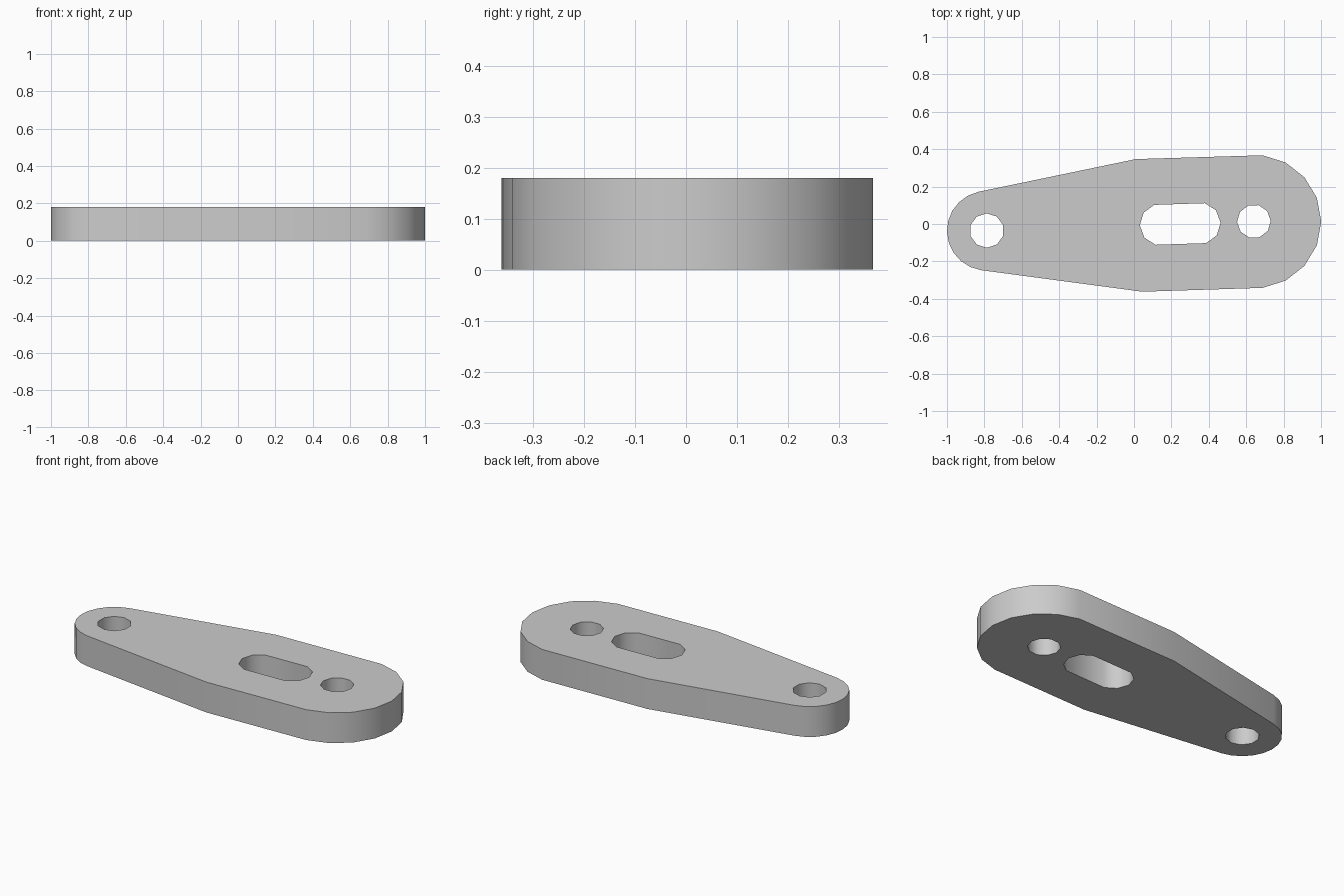
import bpy
import bmesh
from math import cos, sin, pi, radians

cube = bpy.data.objects.get("Cube")
if cube:
    bpy.data.objects.remove(cube, do_unlink=True)

THICKNESS = 0.18
TILT = 1.9  # plate axis angle in degrees


def arc(center, radius, start, end, segments):
    """Points along an arc; angles are in degrees."""
    points = []
    for i in range(segments + 1):
        a = radians(start + (end - start) * i / segments)
        points.append((center[0] + radius * cos(a), center[1] + radius * sin(a)))
    return points


def ring(center, radius, phase, sides=10):
    return arc(center, radius, phase, phase + 360, sides)[:-1]


# Outline: large rounded end, two shoulder corners, small rounded end
outline = arc((0.644, 0.013), 0.357, -83, 83, 8)
outline.append((0.01, 0.347))
outline += arc((-0.787, -0.036), 0.213, 102, 262, 10)
outline.append((0.045, -0.362))

# Round holes and the elongated slot
small_end_hole = ring((-0.787, -0.035), 0.092, 18)
large_end_hole = ring((0.641, 0.014), 0.09, TILT)
slot = []
for side in (1, -1):
    turn = radians(TILT)
    middle = (0.247 + side * 0.105 * cos(turn), side * 0.105 * sin(turn))
    base = TILT + (0 if side == 1 else 180)
    slot += arc(middle, 0.111, base - 74, base + 74, 4)

# Fill the flat profile around the holes and extrude it
bm = bmesh.new()
edges = []
for loop in (outline, small_end_hole, large_end_hole, slot):
    verts = [bm.verts.new((x, y, 0)) for x, y in loop]
    edges += [bm.edges.new((v, verts[i - 1])) for i, v in enumerate(verts)]
bmesh.ops.triangle_fill(bm, edges=edges, use_beauty=True, use_dissolve=False)
extruded = bmesh.ops.extrude_face_region(bm, geom=bm.faces[:], use_keep_orig=True)
top = [g for g in extruded["geom"] if isinstance(g, bmesh.types.BMVert)]
bmesh.ops.translate(bm, verts=top, vec=(0, 0, THICKNESS))
bmesh.ops.recalc_face_normals(bm, faces=bm.faces[:])

mesh = bpy.data.meshes.new("link_plate")
bm.to_mesh(mesh)
bm.free()
plate = bpy.data.objects.new("link_plate", mesh)
bpy.context.collection.objects.link(plate)

# Plain grey material
grey = bpy.data.materials.new("plain_grey")
grey.use_nodes = True
color = (0.6, 0.6, 0.6, 1)
grey.diffuse_color = color
grey.node_tree.nodes["Principled BSDF"].inputs["Base Color"].default_value = color
mesh.materials.append(grey)

# Smooth rounded walls, sharp rims
bpy.ops.object.select_all(action="DESELECT")
plate.select_set(True)
bpy.context.view_layer.objects.active = plate
bpy.ops.object.shade_smooth_by_angle(angle=radians(40))
